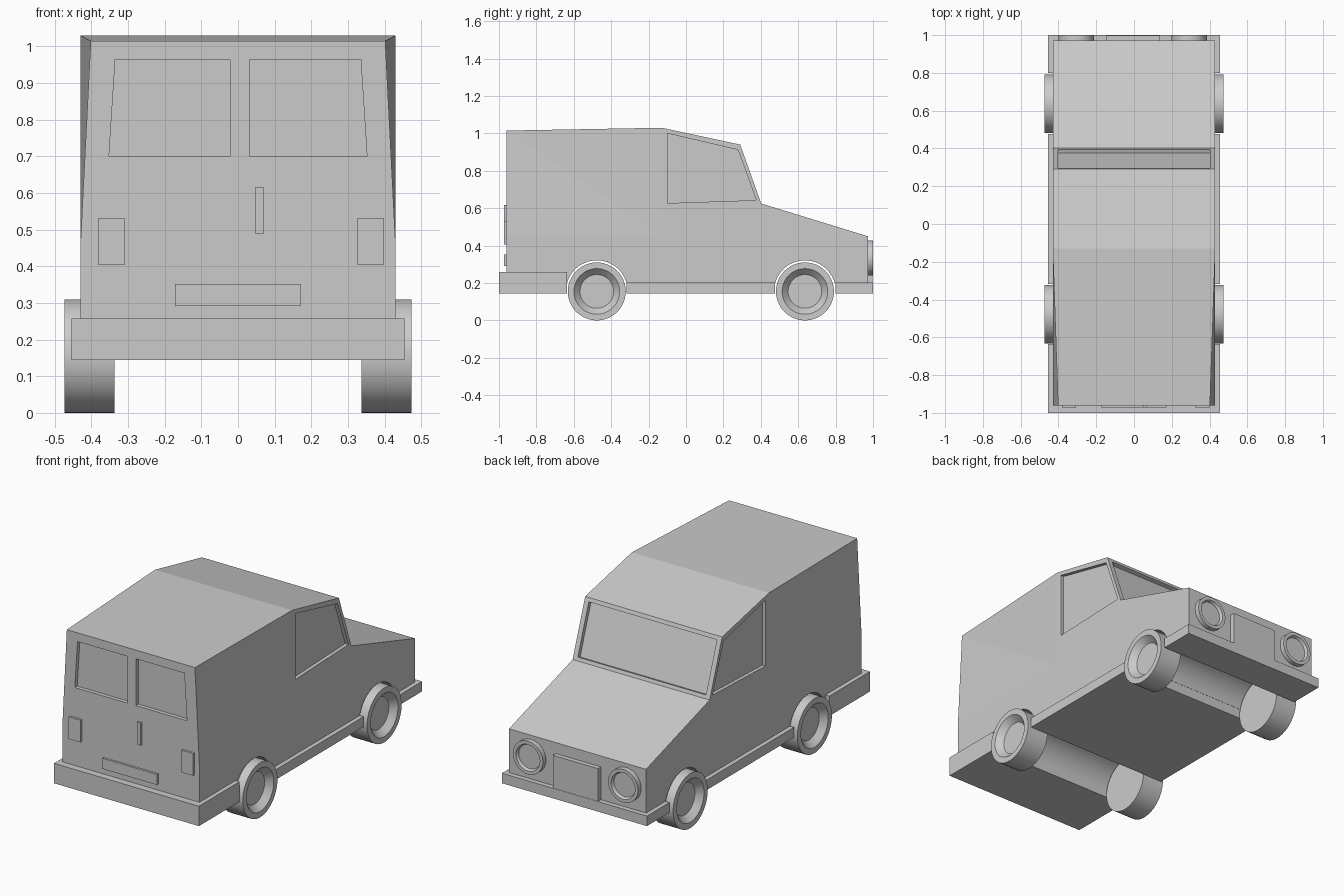
import bpy, bmesh, math
from mathutils import Vector

if "Cube" in bpy.data.objects:
    bpy.data.objects.remove(bpy.data.objects["Cube"])


def finish(name, bm, smooth=False):
    bmesh.ops.recalc_face_normals(bm, faces=bm.faces[:])
    me = bpy.data.meshes.new(name)
    bm.to_mesh(me)
    bm.free()
    ob = bpy.data.objects.new(name, me)
    bpy.context.collection.objects.link(ob)
    if smooth:
        bpy.ops.object.select_all(action='DESELECT')
        ob.select_set(True)
        bpy.context.view_layer.objects.active = ob
        bpy.ops.object.shade_smooth_by_angle(angle=math.radians(30))
    return ob


def prism(name, pts, vec):
    """Extrude a flat 3D polygon along a vector."""
    bm = bmesh.new()
    a = [bm.verts.new(p) for p in pts]
    b = [bm.verts.new(Vector(p) + Vector(vec)) for p in pts]
    bm.faces.new(a)
    bm.faces.new(b[::-1])
    for i in range(len(a)):
        j = (i + 1) % len(a)
        bm.faces.new((a[i], a[j], b[j], b[i]))
    return finish(name, bm)


def box(name, x0, x1, y0, y1, z0, z1):
    return prism(name, [(x0, y0, z0), (x1, y0, z0), (x1, y1, z0), (x0, y1, z0)],
                 (0, 0, z1 - z0))


def lathe(name, profile, place, segs=48, smooth=True):
    """Spin (radius, depth) points; place(u, v, depth) maps to 3D."""
    bm = bmesh.new()
    rings = []
    for r, d in profile:
        rings.append([bm.verts.new(place(r * math.cos(2 * math.pi * k / segs),
                                         r * math.sin(2 * math.pi * k / segs), d))
                      for k in range(segs)])
    for p, q in zip(rings, rings[1:]):
        for k in range(segs):
            n = (k + 1) % segs
            bm.faces.new((p[k], p[n], q[n], q[k]))
    bm.faces.new(rings[0])
    bm.faces.new(rings[-1])
    return finish(name, bm, smooth)


def cut(ob, cutter):
    cutter.hide_render = True
    m = ob.modifiers.new("cut", 'BOOLEAN')
    m.operation, m.solver, m.object = 'DIFFERENCE', 'EXACT', cutter
    bpy.context.view_layer.objects.active = ob
    bpy.ops.object.modifier_apply(modifier=m.name)
    bpy.data.objects.remove(cutter)


# Body shell: side profile, with the rear top corners pinched in
W = 0.43
profile = [(W, -.96, .20), (W, -.96, .46), (.402, -.96, 1.015), (W, -.13, 1.03),
           (W, .29, .94), (W, .402, .625), (W, .972, .45), (W, .972, .20)]
fold = (W, -.14, .46)
bm = bmesh.new()
sides = []
for s in (1, -1):
    v = [bm.verts.new((s * x, y, z)) for x, y, z in profile + [fold]]
    bm.faces.new((v[1], v[8], v[2]))
    bm.faces.new((v[2], v[8], v[3]))
    bm.faces.new((v[0], v[1], v[8], v[3], v[4], v[5], v[6], v[7]))
    sides.append(v)
r, l = sides
for i in range(8):
    j = (i + 1) % 8
    bm.faces.new((r[i], r[j], l[j], l[i]))
body = finish("body", bm)

# Wheel arches
AXLES, AXLE_Z = (-.477, .636), .156
for y in AXLES:
    cut(body, lathe("arch_cutter", [(.165, -.6), (.165, .6)],
                    lambda u, v, d: (d, y + u, AXLE_Z + v), 64, False))

# Recessed side windows
window = [(-.10, 1.0), (.278, .912), (.376, .643), (-.10, .627)]
for s in (1, -1):
    cut(body, prism("side_window_cutter", [(s * .41, y, z) for y, z in window],
                    (s * .2, 0, 0)))

# Recessed windscreen
top, low = Vector((0, .29, .94)), Vector((0, .402, .625))
down = (low - top).normalized()
out = Vector((0, -down.z, down.y))
a, b = top + down * .022 - out * .022, low - down * .02 - out * .022
X = Vector((.402, 0, 0))
cut(body, prism("windscreen_cutter", [a - X, a + X, b + X, b - X], out * .15))

# Recessed rear door windows
for s, inner in ((-1, -.022), (1, .031)):
    pts = [(inner, .70), (s * .352, .70), (s * .335, .965), (inner, .965)]
    cut(body, prism("rear_window_cutter", [(x, -.938, z) for x, z in pts], (0, -.1, 0)))

# Bumpers and sills
box("rear_bumper", -.455, .455, -1, -.635, .145, .258)
box("side_sills", -.455, .455, -.318, .476, .145, .202)
box("front_bumper", -.455, .455, .799, 1, .145, .202)

# Rear fittings
box("door_handle", .048, .07, -.972, -.95, .488, .616)
box("number_plate", -.172, .172, -.972, -.95, .292, .352)
for x in (-.345, .362):
    box("tail_light", x - .037, x + .037, -.972, -.95, .405, .531)

# Front grille and headlights
box("grille", -.147, .137, .95, .998, .19, .388)
for x in (-.305, .292):
    lathe("headlight", [(.094, .95), (.094, 1), (.075, 1), (.068, .984)],
          lambda u, v, d: (x + u, d, .333 + v))

# Wheels with dished hubs
tyre = [(.155, .337), (.155, .473), (.122, .473), (.09, .438)]
for y in AXLES:
    for s in (1, -1):
        lathe("wheel", tyre, lambda u, v, d: (s * d, y + u, .155 + v))
